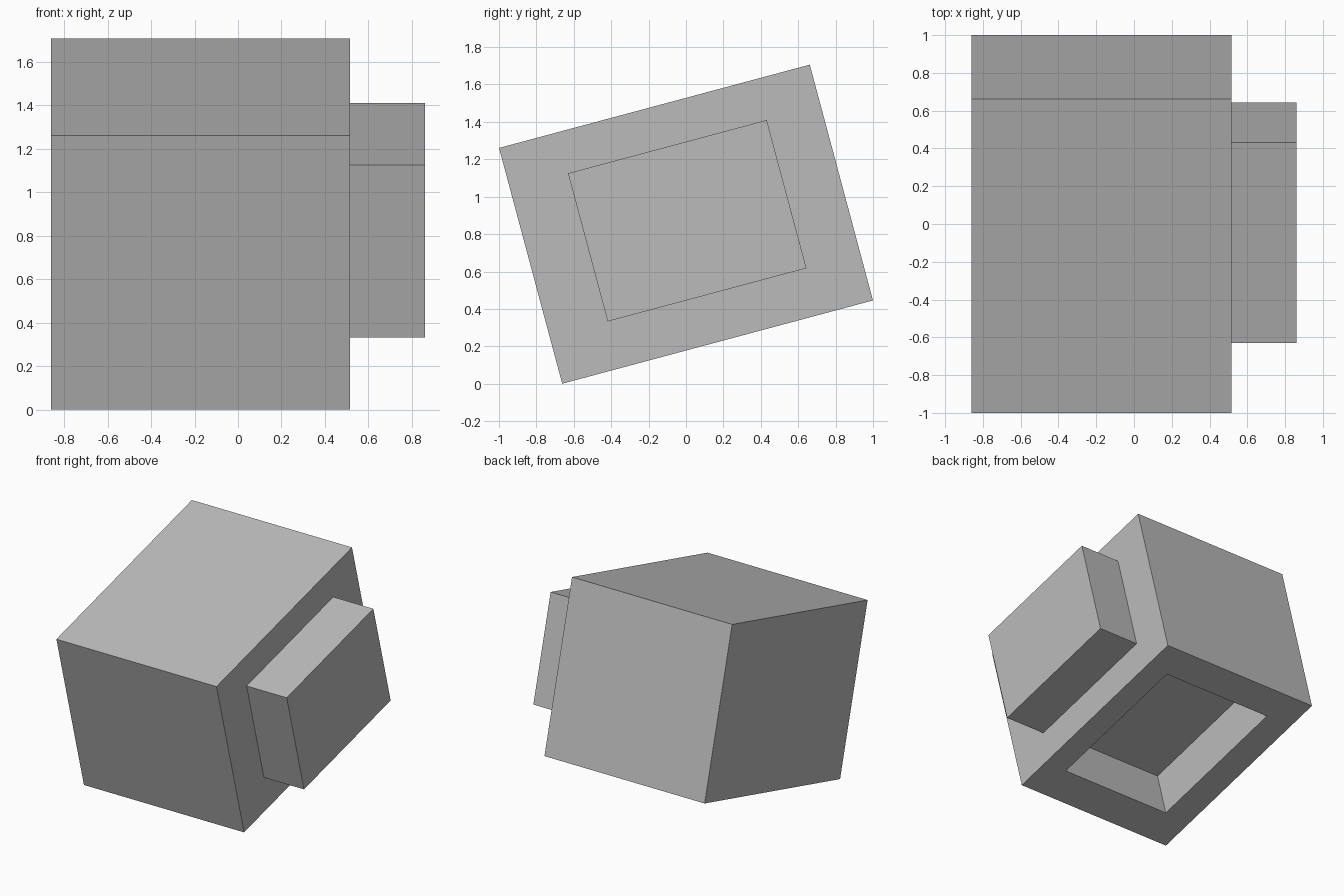
import bpy, bmesh, math
from mathutils import Matrix, Vector

cube = bpy.data.objects.get("Cube")
if cube:
    bpy.data.objects.remove(cube, do_unlink=True)

grey = bpy.data.materials.new("plain grey")
grey.use_nodes = True
colour = (0.5, 0.5, 0.5, 1)
grey.diffuse_color = colour
grey.node_tree.nodes["Principled BSDF"].inputs["Base Color"].default_value = colour

# Both blocks share one tilt about the x axis
TILT = Matrix.Translation((0, 0, 0.853)) @ Matrix.Rotation(math.radians(15), 4, 'X')


def box(size, centre):
    bm = bmesh.new()
    bmesh.ops.create_cube(bm, size=1)
    bmesh.ops.scale(bm, vec=size, verts=bm.verts)
    bmesh.ops.translate(bm, vec=centre, verts=bm.verts)
    return bm


def finish(bm, name):
    bmesh.ops.recalc_face_normals(bm, faces=bm.faces)
    mesh = bpy.data.meshes.new(name)
    bm.to_mesh(mesh)
    bm.free()
    mesh.materials.append(grey)
    obj = bpy.data.objects.new(name, mesh)
    obj.matrix_world = TILT
    bpy.context.collection.objects.link(obj)


# Main block with a rectangular pocket in its underside
main_size = Vector((1.375, 1.72, 1.305))
main_centre = Vector((-0.172, 0, 0))
bm = box(main_size, main_centre)
bm.normal_update()
base = min(bm.faces, key=lambda f: f.normal.z)
bmesh.ops.inset_individual(bm, faces=[base], thickness=0.2)
# Fit the inset rim to the pocket opening
mid = base.calc_center_median()
for v in base.verts:
    v.co.x = -0.155 + math.copysign(0.477, v.co.x - mid.x)
    v.co.y = 0.015 + math.copysign(0.595, v.co.y - mid.y)
# Push the pocket floor up into the block
bmesh.ops.inset_individual(bm, faces=[base], thickness=0)
bmesh.ops.translate(bm, vec=(0, 0, 0.365), verts=base.verts)
finish(bm, "main_block")

# Smaller block on the left side
finish(box((0.345, 1.10, 0.82), (0.6875, 0.011, 0.016)), "side_block")
